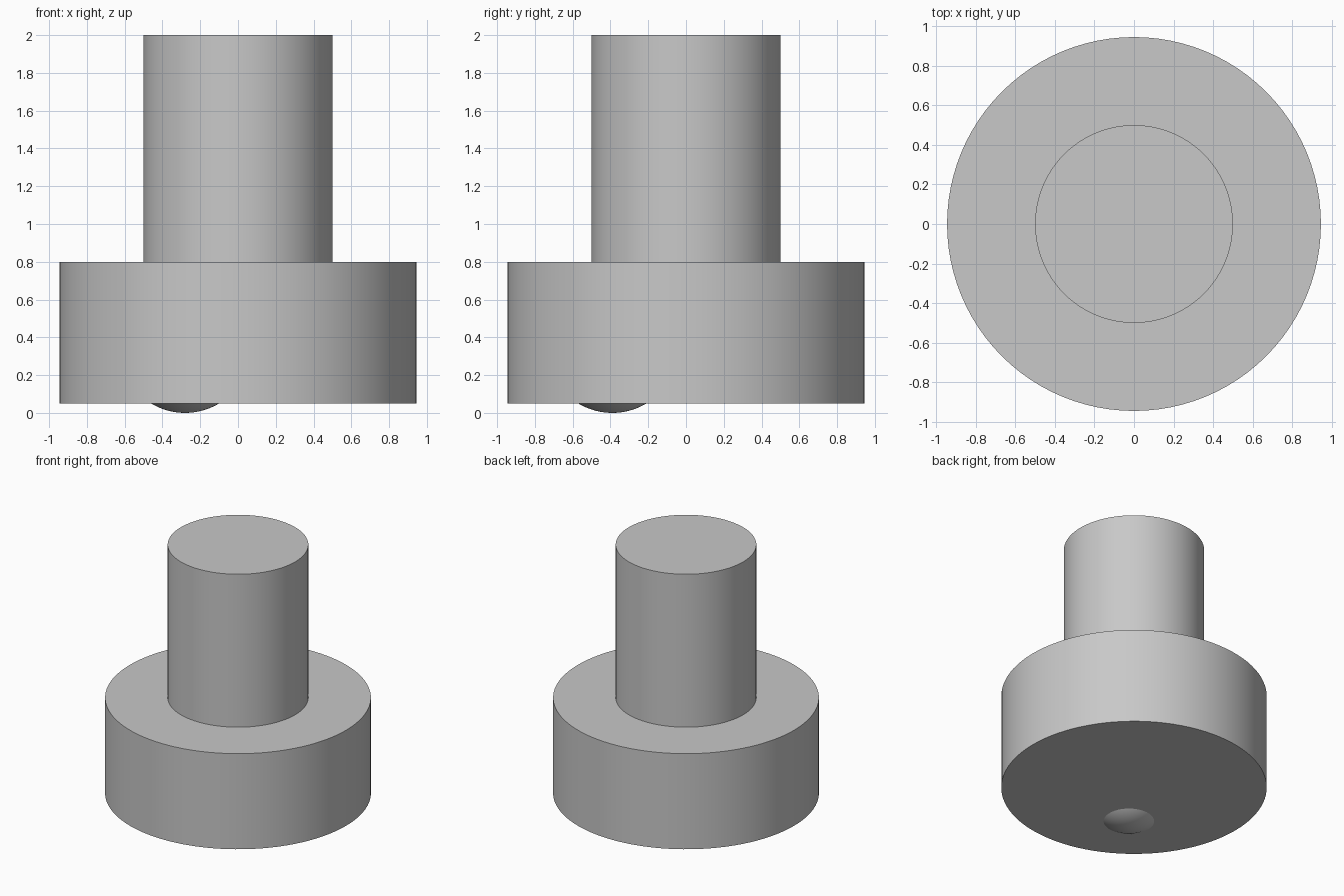
import bpy
import bmesh
import math

cube = bpy.data.objects.get("Cube")
if cube:
    bpy.data.objects.remove(cube, do_unlink=True)

grey = bpy.data.materials.new("plain_grey")
grey.use_nodes = True
colour = (0.58, 0.58, 0.58, 1)
grey.diffuse_color = colour
grey.node_tree.nodes["Principled BSDF"].inputs["Base Color"].default_value = colour


def finish(obj, name):
    obj.name = name
    obj.data.materials.append(grey)
    bpy.ops.object.shade_smooth_by_angle(angle=math.radians(30))


def cylinder(name, radius, bottom, top):
    bpy.ops.mesh.primitive_cylinder_add(
        vertices=96, radius=radius, depth=top - bottom,
        location=(0, 0, (bottom + top) / 2))
    finish(bpy.context.object, name)


# Wide base disc and upright shaft
cylinder("base", 0.945, 0.05, 0.8)
cylinder("shaft", 0.5, 0.8, 2.0)

# Shallow off-centre dome under the base: a sphere cut at the base's underside
rim, depth = 0.18, 0.05
radius = (rim ** 2 + depth ** 2) / (2 * depth)
bpy.ops.mesh.primitive_uv_sphere_add(
    segments=48, ring_count=64, radius=radius, location=(-0.28, -0.39, radius))
dome = bpy.context.object
bm = bmesh.new()
bm.from_mesh(dome.data)
bmesh.ops.bisect_plane(
    bm, geom=bm.verts[:] + bm.edges[:] + bm.faces[:],
    plane_co=(0, 0, depth - radius), plane_no=(0, 0, 1), clear_outer=True)
bm.to_mesh(dome.data)
bm.free()
finish(dome, "underside_dome")
